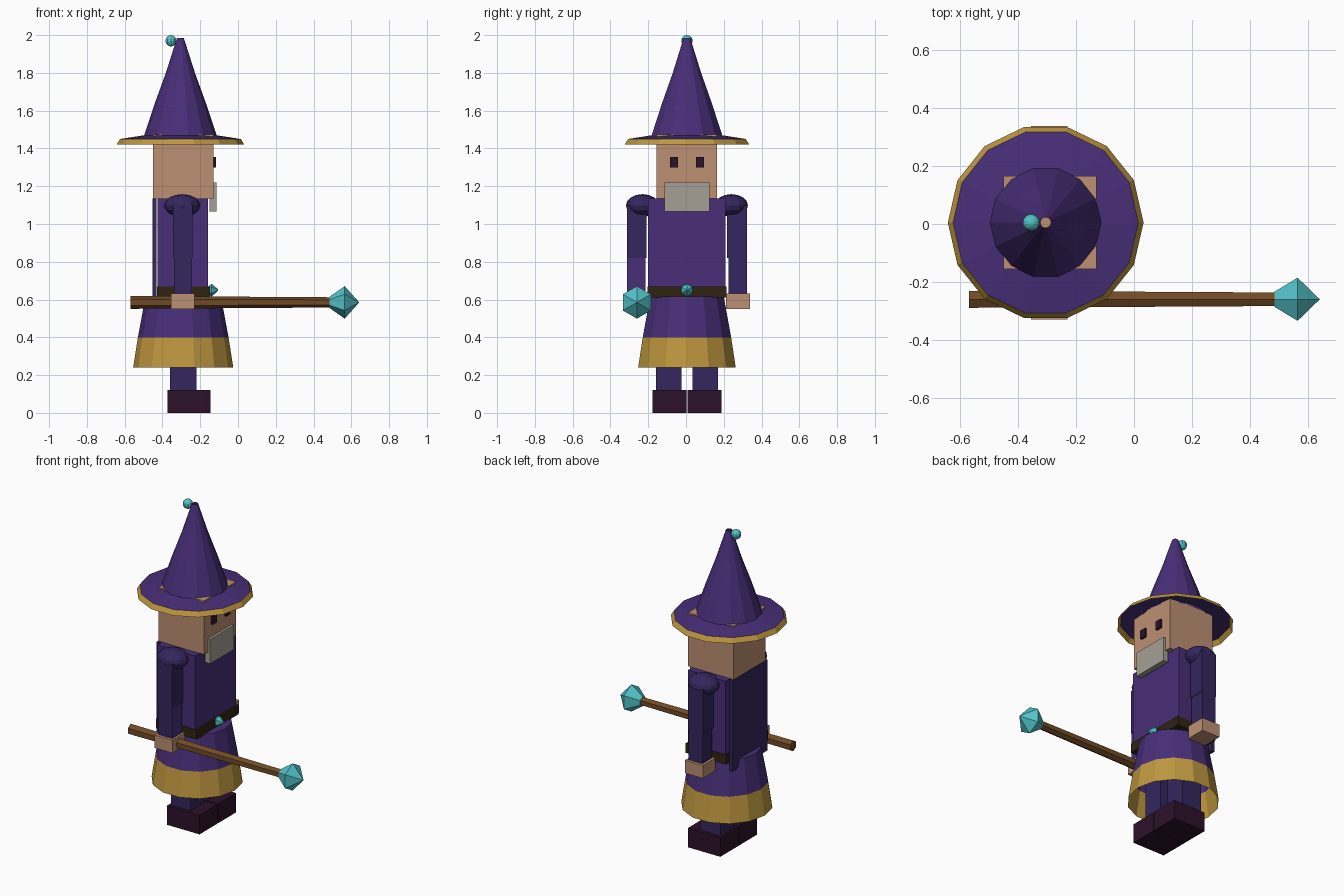
import bpy, bmesh, math
from mathutils import Matrix, Vector

cube = bpy.data.objects.get("Cube")
if cube:
    bpy.data.objects.remove(cube, do_unlink=True)


def material(name, r, g, b):
    lin = [((c / 255 + 0.055) / 1.055) ** 2.4 for c in (r, g, b)]
    m = bpy.data.materials.new(name)
    m.use_nodes = True
    m.diffuse_color = (*lin, 1)
    m.node_tree.nodes["Principled BSDF"].inputs["Base Color"].default_value = (*lin, 1)
    return m


PURPLE = material("robe purple", 72, 46, 120)
INDIGO = material("sleeve indigo", 52, 38, 94)
GOLD = material("gold trim", 190, 151, 63)
SKIN = material("skin", 188, 144, 114)
GREY = material("beard grey", 165, 160, 150)
DARK = material("boot dark plum", 44, 18, 42)
LEATHER = material("belt leather", 48, 36, 18)
WOOD = material("staff wood", 112, 74, 38)
CRYSTAL = material("crystal teal", 82, 194, 200)


def finish(name, bm, *mats):
    me = bpy.data.meshes.new(name)
    bm.normal_update()
    bm.to_mesh(me)
    bm.free()
    for m in mats:
        me.materials.append(m)
    ob = bpy.data.objects.new(name, me)
    bpy.context.collection.objects.link(ob)
    return ob


def box(name, x, y, z, *mats):
    """Box from (min, max) ranges on each axis."""
    bm = bmesh.new()
    bmesh.ops.create_cube(bm, size=1)
    for v in bm.verts:
        for i, (lo, hi) in enumerate((x, y, z)):
            v.co[i] = lo if v.co[i] < 0 else hi
    return finish(name, bm, *mats)


def lathe(name, profile, sides, centre, *mats, along_x=False, caps=True, split=None):
    """Faceted solid of revolution; faces below the split height use the second material."""
    bm = bmesh.new()
    rings = []
    for r, h in profile:
        rings.append([bm.verts.new((r * math.cos(2 * math.pi * i / sides),
                                    r * math.sin(2 * math.pi * i / sides), h))
                      for i in range(sides)])
    for a, b in zip(rings, rings[1:]):
        for i in range(sides):
            j = (i + 1) % sides
            f = bm.faces.new((a[i], a[j], b[j], b[i]))
            if split is not None and f.calc_center_median().z < split:
                f.material_index = 1
    if caps:
        bm.faces.new(rings[0][::-1])
        bm.faces.new(rings[-1])
    if along_x:
        bmesh.ops.rotate(bm, verts=bm.verts, matrix=Matrix.Rotation(math.pi / 2, 3, 'Y'))
    bmesh.ops.translate(bm, verts=bm.verts, vec=Vector(centre))
    return finish(name, bm, *mats)


def ball(name, centre, radii, mat, segments, rings):
    bm = bmesh.new()
    bmesh.ops.create_uvsphere(bm, u_segments=segments, v_segments=rings, radius=1)
    bmesh.ops.scale(bm, verts=bm.verts, vec=radii)
    bmesh.ops.translate(bm, verts=bm.verts, vec=centre)
    return finish(name, bm, mat)


MID = 0.005   # centre plane between the two sides
BODY_X = -0.29


def span(centre, half):
    return (centre - half, centre + half)


# Torso, belt and cape
box("torso", (-0.425, -0.16), span(MID, 0.205), (0.62, 1.135), PURPLE)
box("belt", (-0.43, -0.148), span(MID, 0.21), (0.61, 0.67), LEATHER)
box("cape", (-0.453, -0.431), span(MID, 0.175), (0.56, 1.135), INDIGO)
lathe("belt_gem", [(0.004, -0.035), (0.034, 0), (0.004, 0.035)], 6,
      (-0.14, MID, 0.65), CRYSTAL, along_x=True)

# Flared skirt with gold hem, open underneath
skirt = lathe("skirt", [(0.265, 0.24), (0.24, 0.4), (0.2, 0.615)], 14,
              (BODY_X, MID, 0), PURPLE, GOLD, caps=False, split=0.4)
lathe("skirt_top", [(0.2, 0.612), (0.19, 0.615)], 14, (BODY_X, MID, 0), PURPLE)

# Head, beard and eyes
box("head", (-0.45, -0.13), span(MID, 0.16), (1.135, 1.475), SKIN)
box("beard", (-0.15, -0.115), span(MID, 0.12), (1.065, 1.22), GREY)

# Hat: open brim with gold edge, tall faceted cone, bobble
HAT = (-0.305, MID, 0)
lathe("hat_brim", [(0.338, 1.42), (0.32, 1.45), (0.19, 1.47)], 14, HAT,
      PURPLE, GOLD, caps=False, split=1.44)
lathe("hat_cone", [(0.195, 1.46), (0.135, 1.64), (0.077, 1.8), (0.018, 1.985)], 14,
      HAT, PURPLE, caps=False)
ball("hat_bobble", (-0.355, MID, 1.97), (0.03, 0.03, 0.03), CRYSTAL, 10, 8)

# Paired parts
for side, s in (("right", -1), ("left", 1)):
    def y(c, half):
        return span(MID + s * c, half)
    box(side + "_eye", (-0.14, -0.117), y(0.068, 0.021), (1.3, 1.355), DARK)
    box(side + "_leg", (-0.36, -0.22), y(0.097, 0.067), (0.1, 0.42), INDIGO)
    box(side + "_boot", (-0.372, -0.145), y(0.093, 0.09), (0, 0.122), DARK)
    box(side + "_upper_arm", (-0.345, -0.24), y(0.265, 0.052), (0.82, 1.1), INDIGO)
    forearm = box(side + "_forearm", (-0.34, -0.243), y(0.268, 0.049), (0.62, 0.82),
                  INDIGO, PURPLE)
    if s < 0:
        for f in forearm.data.polygons:
            f.material_index = int(f.normal.x > 0.5)
    box(side + "_hand", (-0.355, -0.23), y(0.27, 0.064), (0.55, 0.632), SKIN)
    ball(side + "_shoulder", (-0.295, MID + s * 0.235, 1.098), (0.096, 0.088, 0.06),
         INDIGO, 12, 8)

# Staff held level in the right hand, with a faceted crystal
lathe("staff", [(0.034, -0.57), (0.027, 0.5)], 6, (0, -0.26, 0.585), WOOD, along_x=True)
lathe("staff_crystal", [(0.03, -0.08), (0.086, 0), (0.002, 0.075)], 6,
      (0.565, -0.26, 0.585), CRYSTAL, along_x=True)
